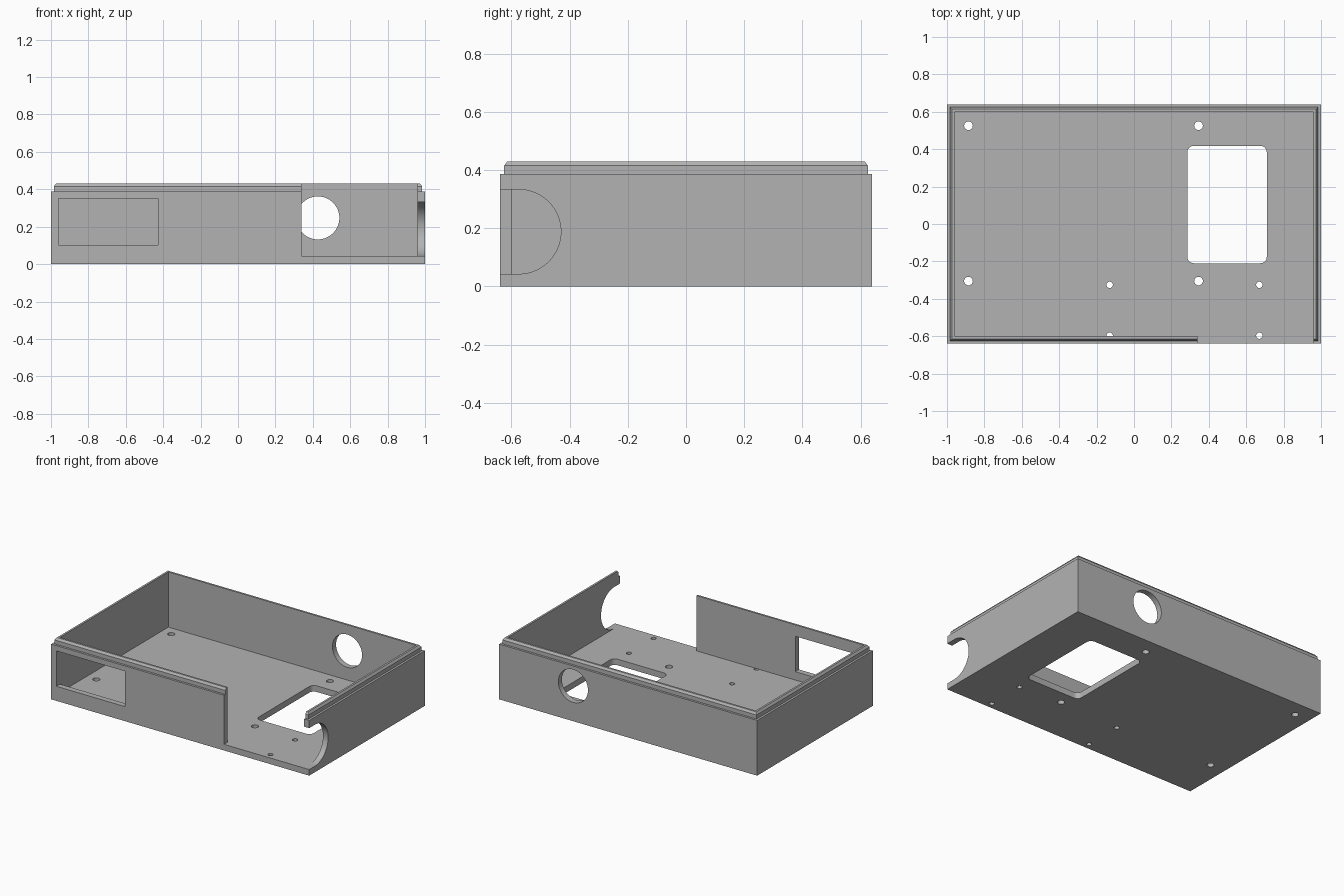
import bpy
import bmesh
from math import cos, sin, pi
from mathutils import Matrix

cube = bpy.data.objects.get("Cube")
if cube:
    bpy.data.objects.remove(cube, do_unlink=True)

HX, HY = 1.0, 0.64      # half sizes of the case
WALL, FLOOR = 0.04, 0.043

grey = bpy.data.materials.new("plain grey")
grey.use_nodes = True
colour = (0.45, 0.45, 0.45, 1)
grey.diffuse_color = colour
grey.node_tree.nodes["Principled BSDF"].inputs["Base Color"].default_value = colour


def finish(bm, name):
    bmesh.ops.recalc_face_normals(bm, faces=bm.faces)
    mesh = bpy.data.meshes.new(name)
    bm.to_mesh(mesh)
    bm.free()
    mesh.materials.append(grey)
    obj = bpy.data.objects.new(name, mesh)
    bpy.context.collection.objects.link(obj)
    return obj


def arc(cx, cy, r, start, end, n):
    return [(cx + r * cos(start + (end - start) * i / n),
             cy + r * sin(start + (end - start) * i / n)) for i in range(n + 1)]


def circle(cx, cy, r, n=48):
    return arc(cx, cy, r, 0, 2 * pi, n)[:-1]


def box(a0, a1, b0, b1):
    return [(a0, b0), (a1, b0), (a1, b1), (a0, b1)]


# Maps profile plane and depth to x, y, z
AXES = {
    "x": lambda a, b, d: (d, a, b),
    "y": lambda a, b, d: (a, d, b),
    "z": lambda a, b, d: (a, b, d),
}


def cut(target, outline, axis, d0, d1):
    """Extrude an outline along an axis and subtract it from the target."""
    bm = bmesh.new()
    low, high = [[bm.verts.new(AXES[axis](a, b, d)) for a, b in outline] for d in (d0, d1)]
    bm.faces.new(low)
    bm.faces.new(high)
    for i in range(len(low)):
        j = (i + 1) % len(low)
        bm.faces.new((low[i], low[j], high[j], high[i]))
    cutter = finish(bm, "cutter")
    cutter.hide_render = True
    mod = target.modifiers.new("cut", "BOOLEAN")
    mod.operation, mod.solver, mod.object = "DIFFERENCE", "EXACT", cutter
    bpy.context.view_layer.objects.active = target
    bpy.ops.object.modifier_apply(modifier=mod.name)
    bpy.data.objects.remove(cutter, do_unlink=True)


# Open case: wall profile (inset, height) swept round the rectangle, with stepped lip
profile = [(0, 0), (0, 0.387), (0.015, 0.387), (0.015, 0.415),
           (0.026, 0.43), (WALL, 0.43), (WALL, FLOOR)]
bm = bmesh.new()
rings = [[bm.verts.new((x, y, z)) for x, y in box(d - HX, HX - d, d - HY, HY - d)]
         for d, z in profile]
for lower, upper in zip(rings, rings[1:]):
    for i in range(4):
        j = (i + 1) % 4
        bm.faces.new((lower[i], lower[j], upper[j], upper[i]))
bm.faces.new(rings[0])
bm.faces.new(rings[-1])
case = finish(bm, "case_body")

# Front wall: connector gap and rectangular window
cut(case, box(0.34, HX - WALL, FLOOR, 0.6), "y", -0.8, WALL - HY)
cut(case, box(-0.96, -0.427, 0.102, 0.35), "y", -0.8, -0.57)

# Right wall: rounded notch open to the front
notch = arc(-0.575, 0.188, 0.145, -pi / 2, pi / 2, 40)
cut(case, notch + [(-0.8, 0.333), (-0.8, FLOOR)], "x", 0.9, 1.1)

# Back wall: round cable hole
cut(case, circle(0.427, 0.247, 0.115, 64), "y", 0.55, 0.75)

# Floor: rounded rectangular opening
r = 0.035
opening = []
for k, (x, y) in enumerate(box(0.285 + r, 0.71 - r, -0.21 + r, 0.418 - r)):
    opening += arc(x, y, r, pi + k * pi / 2, 1.5 * pi + k * pi / 2, 8)
cut(case, opening, "z", -0.1, 0.1)

# Floor: large and small screw holes
for x in (-0.885, 0.345):
    for y in (-0.305, 0.525):
        cut(case, circle(x, y, 0.023, 32), "z", -0.1, 0.1)
for x in (-0.13, 0.67):
    for y in (-0.325, -0.597):
        cut(case, circle(x, y, 0.017, 32), "z", -0.1, FLOOR)

# Smooth the round cuts, keep the edges sharp
bpy.ops.object.select_all(action="DESELECT")
case.select_set(True)
bpy.context.view_layer.objects.active = case
bpy.ops.object.shade_smooth_by_angle(angle=pi / 6)
